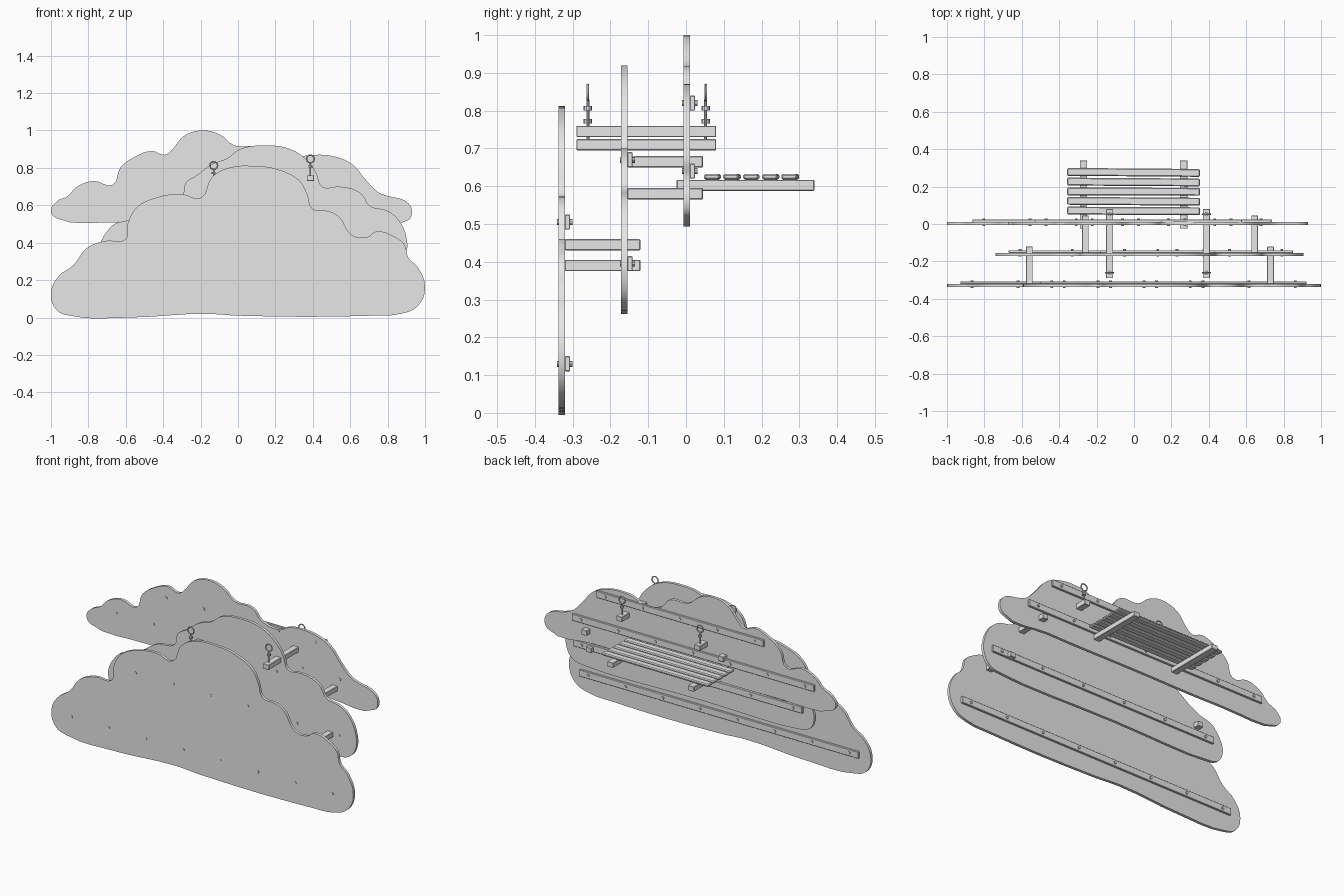
import bpy, math, random
from mathutils import Matrix

cube = bpy.data.objects.get("Cube")
if cube:
    bpy.data.objects.remove(cube, do_unlink=True)

random.seed(4)
grey = bpy.data.materials.new("light_grey")
grey.use_nodes = True
grey.diffuse_color = (0.8, 0.8, 0.8, 1)
grey.node_tree.nodes["Principled BSDF"].inputs["Base Color"].default_value = (0.8, 0.8, 0.8, 1)


def finish(obj, name, smooth=True):
    """Name the part, give it its colour and shade it."""
    obj.name = name
    obj.data.materials.clear()
    obj.data.materials.append(grey)
    if smooth:
        bpy.ops.object.select_all(action="DESELECT")
        obj.select_set(True)
        bpy.context.view_layer.objects.active = obj
        bpy.ops.object.shade_smooth_by_angle(angle=math.radians(35))
    return obj


def box(name, x, y, z, bevel=0.002):
    """Box from (low, high) ranges, with softened edges."""
    spans = (x, y, z)
    bpy.ops.mesh.primitive_cube_add(size=1, location=[sum(s) / 2 for s in spans])
    obj = bpy.context.object
    obj.data.transform(Matrix.Diagonal([s[1] - s[0] for s in spans] + [1]))
    mod = obj.modifiers.new("soft_edges", "BEVEL")
    mod.width = bevel
    return finish(obj, name, False)


def rod(name, x, y, z, radius, length, along_y=False):
    bpy.ops.mesh.primitive_cylinder_add(vertices=10, radius=radius, depth=length, location=(x, y, z))
    if along_y:
        bpy.context.object.data.transform(Matrix.Rotation(math.pi / 2, 4, "X"))
    return finish(bpy.context.object, name)


def cloud(name, y, outline):
    """Flat board cut to a smooth closed outline, given in hundredths."""
    curve = bpy.data.curves.new(name, "CURVE")
    curve.dimensions = "2D"
    curve.fill_mode = "BOTH"
    curve.extrude = 0.0085
    curve.resolution_u = 4
    spline = curve.splines.new("BEZIER")
    spline.use_cyclic_u = True
    spline.bezier_points.add(len(outline) - 1)
    for point, (px, pz) in zip(spline.bezier_points, outline):
        point.co = (px / 100, pz / 100, 0)
        point.handle_left_type = point.handle_right_type = "AUTO"
    helper = bpy.data.objects.new(name, curve)
    bpy.context.collection.objects.link(helper)
    bpy.context.view_layer.update()
    graph = bpy.context.evaluated_depsgraph_get()
    mesh = bpy.data.meshes.new_from_object(helper.evaluated_get(graph))
    bpy.data.objects.remove(helper, do_unlink=True)
    mesh.transform(Matrix.Translation((0, y, 0)) @ Matrix.Rotation(math.pi / 2, 4, "X"))
    board = bpy.data.objects.new(name, mesh)
    bpy.context.collection.objects.link(board)
    return finish(board, name)


def batten(name, y, z, first, count, step=0.247):
    """Strip screwed to the back of a board, with evenly spaced screws."""
    last = first + step * (count - 1)
    box(name, (first - 0.06, last + 0.06), (y + 0.008, y + 0.022), (z - 0.02, z + 0.02))
    for i in range(count):
        rod(name + "_screw", first + step * i, y + 0.008, z, 0.008, 0.04, True)


# Cloud boards
FRONT_Y, MIDDLE_Y, BACK_Y = -0.329, -0.163, 0.002
cloud("front_cloud", FRONT_Y, [
    (-100, 13), (-97, 4), (-90, 1), (-58, 0), (-18, 2), (0, 1), (72, 1), (87, 2), (96, 6),
    (100, 16), (96, 27), (91, 32), (89, 39), (84, 43), (74, 46), (69, 43), (61, 44), (54, 54),
    (48, 57), (40, 58), (37, 66), (33, 73), (22, 79), (9, 81), (-5, 80), (-14, 75), (-20, 64),
    (-30, 66), (-44, 64), (-54, 59), (-59, 50), (-60, 42), (-71, 41), (-81, 37), (-88, 28), (-96, 22)])
cloud("middle_cloud", MIDDLE_Y, [
    (-74, 35), (-71, 29), (-64, 27), (0, 27), (78, 27), (86, 29), (90, 35), (90, 43), (86, 52),
    (80, 57), (70, 60), (67, 65), (63, 68), (54, 70), (45, 70), (42, 77), (37, 84), (28, 90),
    (14, 92), (1, 90), (-6, 85), (-14, 82), (-22, 76), (-28, 72), (-30, 65), (-42, 62),
    (-51, 56), (-59, 52), (-66, 50), (-70, 46), (-73, 41)])
cloud("back_cloud", BACK_Y, [
    (-100, 57), (-97, 53), (-60, 51), (0, 51), (60, 51), (91, 52), (93, 57), (90, 62), (80, 65),
    (75, 67), (68, 74), (61, 82), (52, 86), (41, 87), (34, 86), (28, 83), (16, 85), (10, 91),
    (-2, 92), (-10, 98), (-20, 100), (-29, 97), (-35, 90), (-39, 87), (-46, 89), (-55, 86),
    (-63, 80), (-67, 71), (-77, 73), (-86, 70), (-91, 65), (-97, 62)])

# Battens and screws
batten("front_lower_batten", FRONT_Y, 0.13, -0.867, 8)
batten("front_upper_batten", FRONT_Y, 0.505, -0.44, 4)
batten("middle_lower_batten", MIDDLE_Y, 0.395, -0.61, 6, 0.28)
batten("middle_upper_batten", MIDDLE_Y, 0.67, -0.12, 3)
batten("back_lower_batten", BACK_Y, 0.64, -0.803, 7)
batten("back_upper_batten", BACK_Y, 0.82, -0.47, 5)

# Spacer beams between the boards
for name, x, z, start in (
        ("front_right_spacer", -0.56, 0.445, FRONT_Y), ("front_left_spacer", 0.73, 0.39, FRONT_Y),
        ("back_right_spacer", -0.26, 0.665, MIDDLE_Y), ("back_left_spacer", 0.645, 0.58, MIDDLE_Y)):
    box(name, (x - 0.018, x + 0.018), (start + 0.008, start + 0.208), (z - 0.015, z + 0.015))

# Long beams with a screw eye at each end
for side, x, z in (("right", -0.13, 0.71), ("left", 0.387, 0.745)):
    box(side + "_long_beam", (x - 0.019, x + 0.019), (-0.29, 0.08), (z - 0.015, z + 0.015))
    for y in (-0.26, 0.052):
        rod(side + "_eye_shank", x, y, z + 0.04, 0.004, 0.09)
        rod(side + "_eye_collar", x, y, z + 0.062, 0.011, 0.012)
        bpy.ops.mesh.primitive_torus_add(major_segments=10, minor_segments=6, major_radius=0.021,
                                         minor_radius=0.004, location=(x, y, z + 0.103),
                                         rotation=(math.pi / 2, 0, 0))
        finish(bpy.context.object, side + "_eye_ring")

# Slatted seat
for side, x in (("right", -0.27), ("left", 0.265)):
    box(side + "_seat_joist", (x - 0.02, x + 0.02), (-0.025, 0.34), (0.588, 0.617))
for i in range(5):
    y = 0.07 + 0.0515 * i
    slat = box("seat_slat", (-0.357, 0.352), (y - 0.021, y + 0.021), (0.617, 0.633), 0.005)
    slat.rotation_euler.z = random.uniform(-0.009, 0.009)
